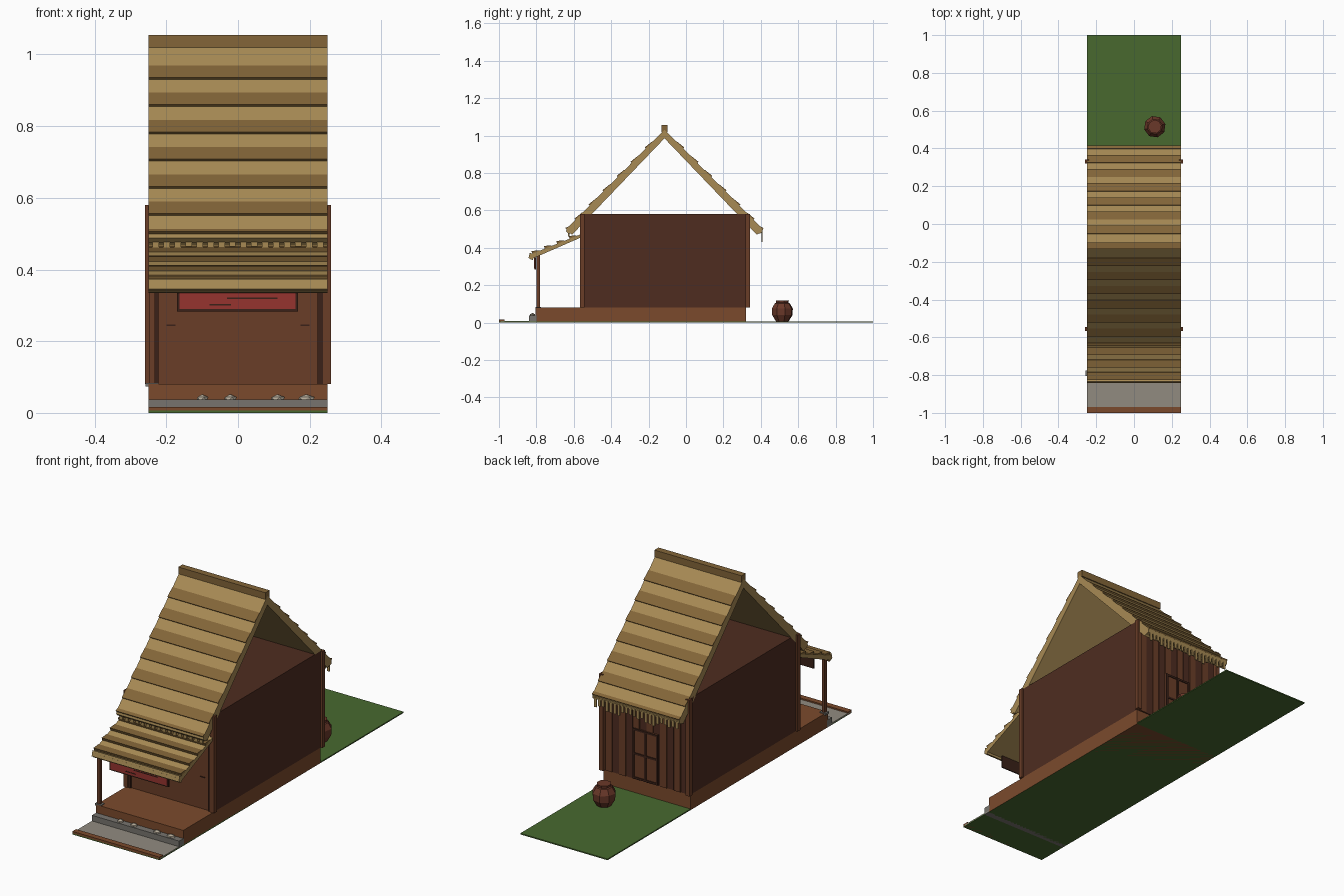
import bpy, bmesh, math, random
from mathutils import Vector

if "Cube" in bpy.data.objects:
    bpy.data.objects.remove(bpy.data.objects["Cube"])

random.seed(4)


def mat(name, hexa):
    m = bpy.data.materials.new(name)
    c = [int(hexa[i:i + 2], 16) / 255 for i in (0, 2, 4)]
    m.diffuse_color = [((v + 0.055) / 1.055) ** 2.4 for v in c] + [1]
    m.use_nodes = True
    m.node_tree.nodes["Principled BSDF"].inputs["Base Color"].default_value = m.diffuse_color
    return m


GRASS = mat("grass", "48692F")
PAVE = mat("paving", "918B80")
STONE = mat("stone", "77746E")
PEBBLE = mat("pebble", "B5AA98")
PLINTH = mat("plinth_wood", "7B4A2C")
WALL = mat("wall_wood", "4E2C20")
PANEL = mat("panel_wood", "6A3D27")
DARK = mat("dark_wood", "3A2118")
THATCH = mat("thatch_light", "A78A54")
THATCH2 = mat("thatch_dark", "836538")
RED = mat("red_cloth", "96332F")
CLAY = mat("clay", "6A3829")


def finish(name, bm, m):
    bmesh.ops.recalc_face_normals(bm, faces=bm.faces)
    me = bpy.data.meshes.new(name)
    bm.to_mesh(me)
    bm.free()
    me.materials.append(m)
    ob = bpy.data.objects.new(name, me)
    bpy.context.collection.objects.link(ob)
    return ob


def add_prism(bm, prof, x0, x1):
    """Extrude a (y, z) profile along x."""
    f = bm.faces.new([bm.verts.new((x0, y, z)) for y, z in prof])
    r = bmesh.ops.extrude_face_region(bm, geom=[f])
    vs = [v for v in r["geom"] if isinstance(v, bmesh.types.BMVert)]
    bmesh.ops.translate(bm, verts=vs, vec=(x1 - x0, 0, 0))


def prism(name, prof, m, x0=-0.25, x1=0.25):
    bm = bmesh.new()
    add_prism(bm, prof, x0, x1)
    return finish(name, bm, m)


def rect(y0, y1, z0, z1):
    return [(y0, z0), (y1, z0), (y1, z1), (y0, z1)]


def box(name, x0, x1, y0, y1, z0, z1, m):
    return prism(name, rect(y0, y1, z0, z1), m, x0, x1)


def thatch_strips(name, top, low, n, lift, start, width):
    """Wedge-shaped courses lying on a slope that runs from top to low."""
    a, b = Vector(top), Vector(low)
    d = b - a
    nrm = Vector((-d.y, d.x)).normalized()
    if nrm.y < 0:
        nrm = -nrm
    bm = bmesh.new()
    for i in range(n):
        p = a + d * (start + i / n)
        q = a + d * min(1, start + (i + width) / n)
        prof = [p - nrm * .004, q - nrm * .004, q + nrm * lift, p + nrm * .002]
        add_prism(bm, [tuple(v) for v in prof], -0.25, 0.25)
    finish(name, bm, THATCH2)


def fringe(name, y, z, lo, hi, n, w):
    bm = bmesh.new()
    for i in range(n):
        x = -0.245 + 0.49 * (i + 0.5) / n
        add_prism(bm, rect(y - .003, y + .003, z - random.uniform(lo, hi), z), x - w / 2, x + w / 2)
    finish(name, bm, THATCH)


# Ground, paving, kerb, step and plinth
box("lawn", -.25, .25, -1, 1, 0, .006, GRASS)
box("paving", -.25, .25, -.99, -.8, .004, .009, PAVE)
box("kerb", -.25, .25, -1, -.97, 0, .016, PLINTH)
box("stone_step", -.25, .25, -.84, -.8, 0, .038, STONE)
box("plinth", -.25, .25, -.805, .32, 0, .08, PLINTH)
for i, (x, r) in enumerate([(-.1, .018), (-.022, .02), (.11, .022), (.19, .026)]):
    bm = bmesh.new()
    bmesh.ops.create_icosphere(bm, subdivisions=1, radius=1)
    for v in bm.verts:
        v.co = Vector((x + v.co.x * r, -.82 + v.co.y * .016, .038 + v.co.z * .014))
    finish(f"pebble_{i}", bm, PEBBLE)

# House body with corner posts
box("house_body", -.25, .25, -.55, .322, .08, .58, WALL)
for s in (-1, 1):
    for tag, y in (("front", -.555), ("back", .33)):
        xs = sorted((s * .237, s * .26))
        box(f"{tag}_corner_post", *xs, y - .011, y + .011, .08, .58, PANEL)
    xs = sorted((s * .222, s * .237))
    box("inner_post", *xs, -.563, -.549, .08, .46, DARK)
    xs = sorted((s * .175, s * .2))
    box("panel_handle", *xs, -.56, -.555, .243, .247, DARK)
box("front_panel", -.222, .222, -.556, -.549, .08, .46, PANEL)

# Back wall planks and door
for i in range(12):
    x = -.235 + i * .47 / 12
    d = .006 if i % 2 else .003
    box("back_plank", x, x + .036, .32, .322 + d, .08, .54, PANEL if i % 2 else WALL)
box("back_door", -.068, .068, .32, .331, .085, .345, PANEL)
for x in (-.068, 0, .068):
    box("door_stile", x - .005, x + .005, .32, .336, .085, .345, DARK)
for z in (.09, .215, .34):
    box("door_rail", -.068, .068, .32, .335, z - .005, z + .005, DARK)

# Main thatched roof
Y = -.115
prism("roof_thatch", [(Y, 1.032), (Y + .525, .5), (Y + .494, .47), (Y, .985),
                      (Y - .494, .47), (Y - .525, .5)], THATCH)
for s, tag in ((-1, "front"), (1, "back")):
    thatch_strips(f"{tag}_roof_courses", (Y, 1.032), (Y + s * .525, .5), 7, .008, .12, .5)
    c = (Y + s * .508, .493)
    prism(f"{tag}_eave_roll", [(c[0] + .019 * math.cos(a * math.pi / 3 + .3),
                               c[1] + .019 * math.sin(a * math.pi / 3 + .3)) for a in range(6)], THATCH)
box("ridge_cap", -.25, .25, Y - .017, Y + .017, 1.02, 1.055, THATCH2)
fringe("back_fringe", .407, .488, .03, .06, 22, .014)
fringe("front_fringe", -.627, .485, .02, .024, 16, .018)

# Porch roof, eave board, post and red banner
prism("porch_roof", [(-.55, .46), (-.55, .477), (-.838, .362), (-.832, .337)], THATCH)
thatch_strips("porch_courses", (-.57, .471), (-.835, .364), 4, .014, .06, .55)
prism("porch_eave", [(-.842, .345), (-.82, .334), (-.81, .36), (-.835, .374)], THATCH)
box("porch_post", -.249, -.232, -.798, -.781, .08, .365, PANEL)
box("post_base", -.258, -.222, -.805, -.775, .074, .084, STONE)
box("banner_frame", -.17, .168, -.809, -.803, .283, .348, DARK)
box("banner", -.163, .161, -.812, -.805, .29, .345, RED)
box("banner_mark_upper", -.03, .11, -.8135, -.81, .318, .322, DARK)
box("banner_mark_lower", -.08, -.02, -.8135, -.81, .3, .304, DARK)

# Low-poly clay jar, lathed with eight sides
bm = bmesh.new()
rings = []
for r, z in [(.034, .005), (.056, .04), (.058, .075), (.041, .103), (.034, .106), (.036, .118)]:
    rings.append([bm.verts.new((.11 + r * math.cos(k * math.pi / 4 + .25),
                                .515 + r * math.sin(k * math.pi / 4 + .25), z)) for k in range(8)])
for a, b in zip(rings, rings[1:]):
    for k in range(8):
        bm.faces.new((a[k], a[(k + 1) % 8], b[(k + 1) % 8], b[k]))
bm.faces.new(rings[0][::-1])
bm.faces.new(rings[-1])
finish("clay_jar", bm, CLAY)
